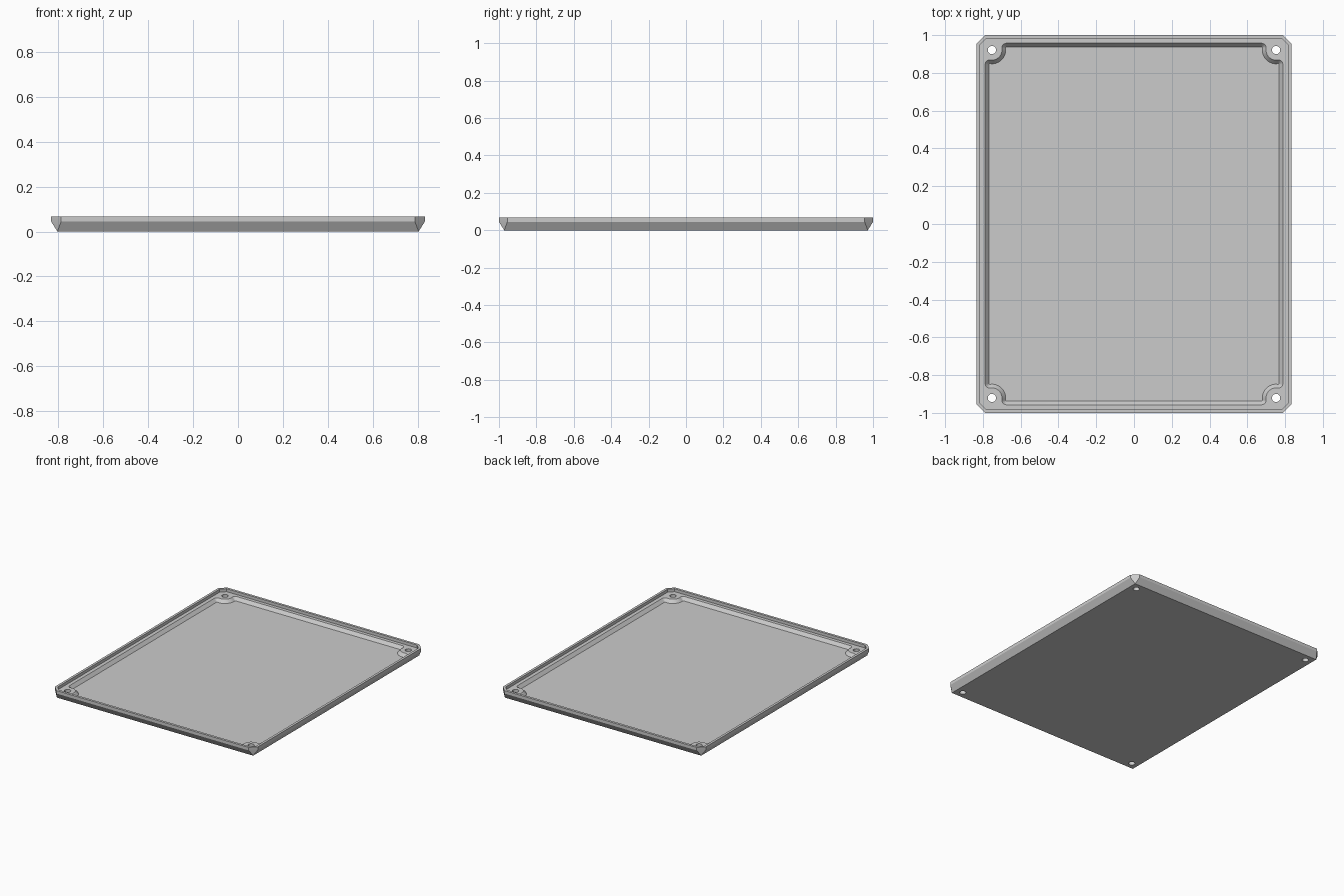
import bpy
import bmesh
from math import atan2, cos, pi, radians, sin, sqrt

cube = bpy.data.objects.get("Cube")
if cube:
    bpy.data.objects.remove(cube, do_unlink=True)

HALF_X, HALF_Y = 0.833, 1.0
TOP, LEDGE, FLOOR = 0.067, 0.045, 0.022
BOSS_X, BOSS_Y = 0.752, 0.921
BOSS_R, FILLET_R, WALL_GAP = 0.053, 0.024, 0.036
HOLE_R = 0.022

bm = bmesh.new()


def four_corners(quadrant):
    """Mirror a clockwise corner path into a closed loop."""
    loop = []
    for sx, sy in ((1, 1), (1, -1), (-1, -1), (-1, 1)):
        pts = quadrant if sx == sy else quadrant[::-1]
        loop += [(sx * x, sy * y) for x, y in pts]
    return loop


def chamfered(inset, c):
    x, y = HALF_X - inset, HALF_Y - inset
    return four_corners([(x - c, y), (x, y - c)])


def arc(cx, cy, r, a, b, n=8):
    return [(cx + r * cos(a + (b - a) * i / n), cy + r * sin(a + (b - a) * i / n))
            for i in range(n + 1)]


def cavity(d):
    """Pocket outline that curves round the corner bosses, offset inward by d."""
    r, f, w = BOSS_R + d, FILLET_R - d, WALL_GAP - d
    h = w - f
    run = sqrt((r + f) ** 2 - h * h)
    a = atan2(-h, run)
    half = arc(-run, h, f, pi / 2, a) + arc(0, 0, r, pi + a, 1.25 * pi)[1:]
    corner = half + [(y, x) for x, y in half[-2::-1]]
    return four_corners([(BOSS_X + x, BOSS_Y + y) for x, y in corner])


def walls(*levels):
    """Join a stack of equal-length outlines with side faces."""
    rings = [[bm.verts.new((x, y, z)) for x, y in pts] for pts, z in levels]
    for lo, hi in zip(rings, rings[1:]):
        for i in range(len(lo)):
            j = (i + 1) % len(lo)
            bm.faces.new((lo[i], lo[j], hi[j], hi[i]))


# Tapered outside, rim and the step down to the ledge
walls((chamfered(0.028, 0), 0), (chamfered(0, 0.045), LEDGE),
      (chamfered(0, 0.045), TOP), (chamfered(0.018, 0.034), TOP),
      (chamfered(0.018, 0.034), LEDGE))

# Sloping pocket wall
walls((cavity(0), LEDGE), (cavity(0.02), FLOOR))

# Screw holes
for sx in (-1, 1):
    for sy in (-1, 1):
        ring = arc(sx * BOSS_X, sy * BOSS_Y, HOLE_R, 0, 2 * pi, 24)[:-1]
        walls((ring, 0), (ring, LEDGE))

bmesh.ops.remove_doubles(bm, verts=bm.verts[:], dist=0.00001)

# Flat underside, pocket floor and ledge
for z in (0, FLOOR, LEDGE):
    edges = [e for e in bm.edges if e.is_boundary
             and all(abs(v.co.z - z) < 0.001 for v in e.verts)]
    bmesh.ops.triangle_fill(bm, edges=edges, use_beauty=True, normal=(0, 0, 1))

bmesh.ops.recalc_face_normals(bm, faces=bm.faces[:])
bmesh.ops.dissolve_limit(bm, angle_limit=radians(0.5), verts=[], edges=bm.edges[:])

mesh = bpy.data.meshes.new("enclosure_lid")
bm.to_mesh(mesh)
bm.free()
lid = bpy.data.objects.new("enclosure_lid", mesh)
bpy.context.collection.objects.link(lid)

# Plain grey plastic
grey = bpy.data.materials.new("light_grey")
grey.use_nodes = True
colour = (0.6, 0.6, 0.6, 1)
grey.diffuse_color = colour
grey.node_tree.nodes["Principled BSDF"].inputs["Base Color"].default_value = colour
mesh.materials.append(grey)

bpy.ops.object.select_all(action="DESELECT")
lid.select_set(True)
bpy.context.view_layer.objects.active = lid
bpy.ops.object.shade_smooth_by_angle(angle=radians(25))
